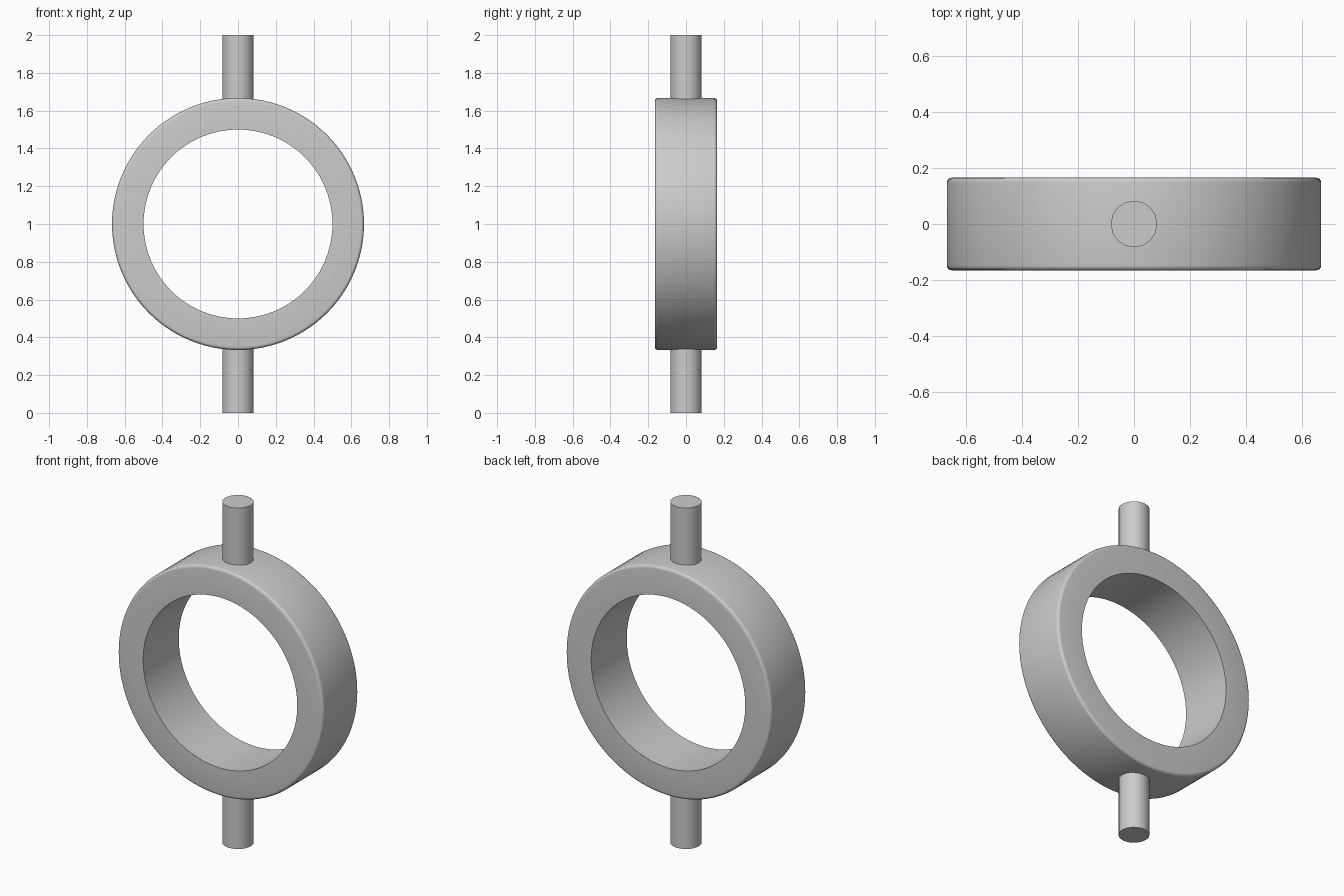
import bpy, bmesh, math
from mathutils import Matrix, Vector

if "Cube" in bpy.data.objects:
    bpy.data.objects.remove(bpy.data.objects["Cube"])

OUTER, INNER, HALF, ROUND = 0.667, 0.5, 0.165, 0.017
PIN_R, CENTRE = 0.083, 1.0

grey = bpy.data.materials.new("plain_grey")
grey.use_nodes = True
colour = (0.6, 0.6, 0.6, 1)
grey.diffuse_color = colour
grey.node_tree.nodes["Principled BSDF"].inputs["Base Color"].default_value = colour


def finish(name, bm):
    bmesh.ops.recalc_face_normals(bm, faces=bm.faces)
    mesh = bpy.data.meshes.new(name)
    bm.to_mesh(mesh)
    bm.free()
    mesh.materials.append(grey)
    obj = bpy.data.objects.new(name, mesh)
    bpy.context.collection.objects.link(obj)
    bpy.ops.object.select_all(action='DESELECT')
    obj.select_set(True)
    bpy.context.view_layer.objects.active = obj
    bpy.ops.object.shade_smooth_by_angle(angle=math.radians(32))
    return obj


# Ring: square section with rounded outer corners, spun about the y axis
profile = [(INNER, -HALF)]
for side, start in ((-1, -90), (1, 0)):
    for i in range(5):
        a = math.radians(start + i * 22.5)
        profile.append((OUTER - ROUND + ROUND * math.cos(a),
                        side * (HALF - ROUND) + ROUND * math.sin(a)))
profile.append((INNER, HALF))

bm = bmesh.new()
verts = [bm.verts.new((r, y, CENTRE)) for r, y in profile]
edges = [bm.edges.new((v, verts[(i + 1) % len(verts)])) for i, v in enumerate(verts)]
bmesh.ops.spin(bm, geom=verts + edges, cent=(0, 0, CENTRE), axis=(0, 1, 0),
               angle=math.tau, steps=96, use_merge=True)
bmesh.ops.remove_doubles(bm, verts=bm.verts, dist=0.0001)
finish("ring", bm)

# Pins: short rods sunk into the ring at top and bottom
PIN_LEN = 0.42
for name, z in (("top_pin", 2 - PIN_LEN / 2), ("bottom_pin", PIN_LEN / 2)):
    bm = bmesh.new()
    bmesh.ops.create_cone(bm, cap_ends=True, segments=16, radius1=PIN_R,
                          radius2=PIN_R, depth=PIN_LEN,
                          matrix=Matrix.Translation(Vector((0, 0, z))))
    finish(name, bm)
